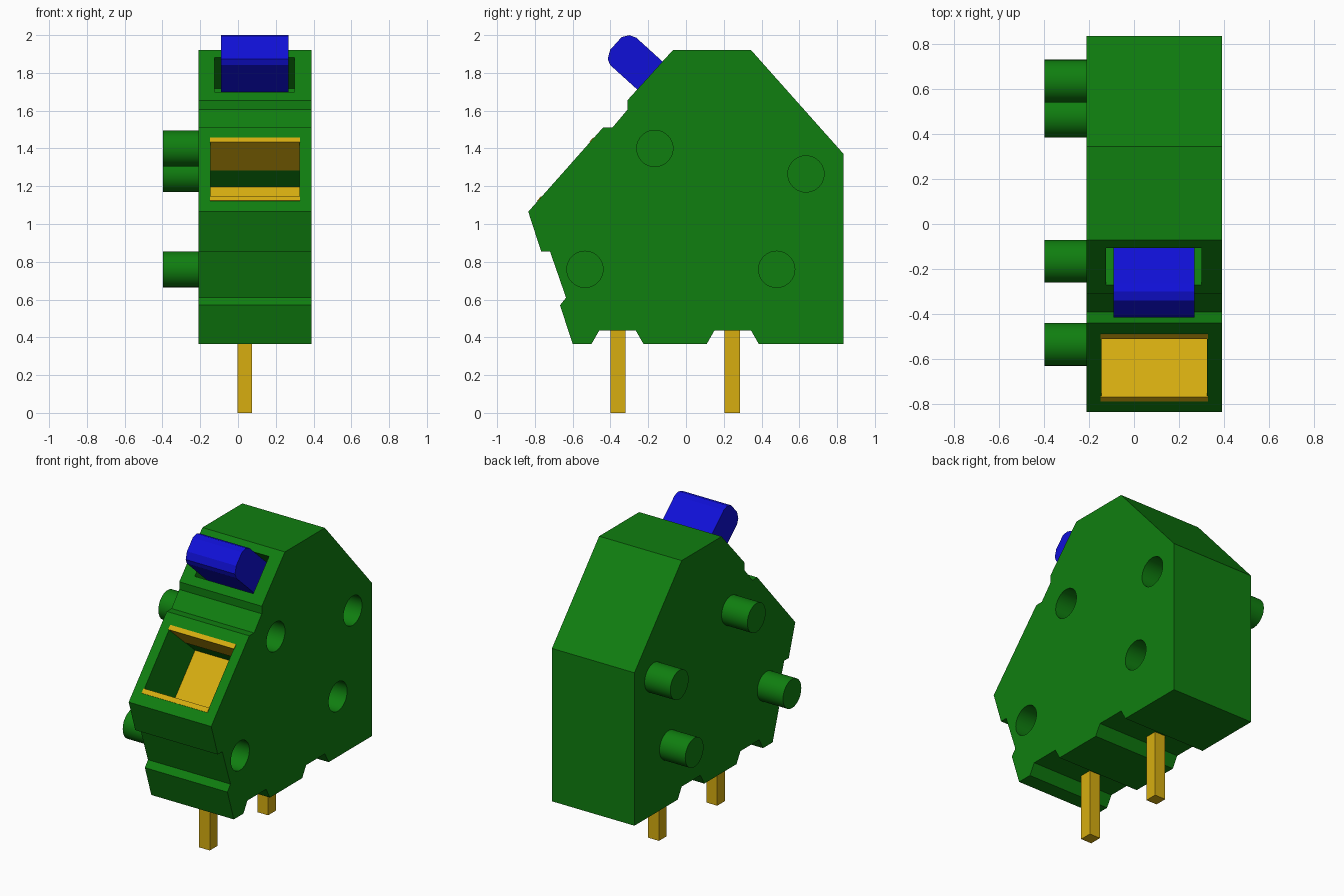
import bpy, bmesh, math
from mathutils import Vector

if "Cube" in bpy.data.objects:
    bpy.data.objects.remove(bpy.data.objects["Cube"], do_unlink=True)


def material(name, rgb):
    m = bpy.data.materials.new(name)
    m.use_nodes = True
    m.diffuse_color = (*rgb, 1)
    m.node_tree.nodes["Principled BSDF"].inputs["Base Color"].default_value = (*rgb, 1)
    return m


green = material("housing green", (0.005, 0.21, 0.005))
blue = material("button blue", (0.005, 0.005, 0.68))
brass = material("contact yellow", (0.68, 0.42, 0.005))


def prism(name, outline, x0, x1, mat, smooth=False):
    """Extrude a (y, z) outline from x0 to x1."""
    bm = bmesh.new()
    face = bm.faces.new([bm.verts.new((x0, y, z)) for y, z in outline])
    new = bmesh.ops.extrude_face_region(bm, geom=[face])["geom"]
    bmesh.ops.translate(bm, vec=(x1 - x0, 0, 0),
                        verts=[v for v in new if isinstance(v, bmesh.types.BMVert)])
    bmesh.ops.recalc_face_normals(bm, faces=bm.faces)
    mesh = bpy.data.meshes.new(name)
    bm.to_mesh(mesh)
    bm.free()
    mesh.materials.append(mat)
    ob = bpy.data.objects.new(name, mesh)
    bpy.context.collection.objects.link(ob)
    if smooth:
        smooth_object(ob)
    return ob


def activate(ob):
    bpy.ops.object.select_all(action='DESELECT')
    ob.select_set(True)
    bpy.context.view_layer.objects.active = ob


def smooth_object(ob):
    activate(ob)
    bpy.ops.object.shade_smooth_by_angle(angle=math.radians(30))


def cut(ob, cutter):
    cutter.hide_render = True
    mod = ob.modifiers.new("cut", 'BOOLEAN')
    mod.operation, mod.solver, mod.object = 'DIFFERENCE', 'EXACT', cutter
    activate(ob)
    bpy.ops.object.modifier_apply(modifier=mod.name)
    bpy.data.objects.remove(cutter, do_unlink=True)


def circle(y, z, r, n=40):
    return [(y + r * math.cos(2 * math.pi * i / n), z + r * math.sin(2 * math.pi * i / n))
            for i in range(n)]


def sloped(origin, along, points):
    """Map (distance up the slope, distance out of it) to (y, z)."""
    u = Vector(along).normalized()
    n = Vector((-u.y, u.x))
    return [tuple(Vector(origin) + u * a + n * b) for a, b in points]


def rect(a0, a1, b0, b1):
    return [(a0, b0), (a1, b0), (a1, b1), (a0, b1)]


# Housing
LEFT, RIGHT = 0.39, -0.21
housing = prism("housing", [
    (-0.07, 1.92), (0.345, 1.92), (0.835, 1.37), (0.835, 0.365), (0.385, 0.365),
    (0.345, 0.435), (0.15, 0.435), (0.11, 0.365), (-0.225, 0.365), (-0.265, 0.435),
    (-0.46, 0.435), (-0.50, 0.365), (-0.60, 0.365), (-0.667, 0.57), (-0.635, 0.61),
    (-0.72, 0.855), (-0.767, 0.855), (-0.835, 1.065), (-0.44, 1.51), (-0.39, 1.51),
    (-0.31, 1.605), (-0.31, 1.655)], RIGHT, LEFT, green)

# Pegs on the right side and matching sockets on the left
for i, (y, z) in enumerate([(-0.165, 1.40), (0.635, 1.265), (0.48, 0.76), (-0.535, 0.76)]):
    prism(f"peg_{i + 1}", circle(y, z, 0.095), RIGHT - 0.187, RIGHT + 0.01, green, True)
    cut(housing, prism("socket_cutter", circle(y, z, 0.096), LEFT - 0.19, LEFT + 0.1, green))

# Wire entry with contact plates
entry, entry_slope = (-0.637, 1.288), (0.395, 0.445)


def entry_part(name, shape, x0, x1, mat):
    return prism(name, sloped(entry, entry_slope, shape), x0, x1, mat)


cut(housing, entry_part("entry_cutter", rect(-0.195, 0.195, -0.37, 0.1), -0.145, 0.325, green))
entry_part("upper_contact", rect(0.193, 0.224, -0.225, 0.004), -0.149, 0.329, brass)
entry_part("lower_contact", rect(-0.224, -0.193, -0.37, 0.004), -0.149, 0.329, brass)
entry_part("rear_contact", rect(-0.2, 0.2, -0.378, -0.36), -0.149, 0.329, brass)

# Release button in its recess
button, button_slope = (-0.19, 1.785), (0.24, 0.265)
cut(housing, prism("recess_cutter", sloped(button, button_slope, rect(-0.118, 0.127, -0.24, 0.1)),
                   -0.125, 0.30, green))
prism("release_button", sloped(button, button_slope, [
    (-0.10, -0.25), (0.10, -0.25), (0.10, 0.19), (0.085, 0.226), (0.05, 0.249),
    (-0.04, 0.249), (-0.085, 0.226), (-0.10, 0.195)]), -0.09, 0.268, blue)

# Solder pins
for name, y in (("front_pin", -0.36), ("rear_pin", 0.245)):
    prism(name, rect(y - 0.04, y + 0.04, 0, 0.45), -0.003, 0.075, brass)

smooth_object(housing)
